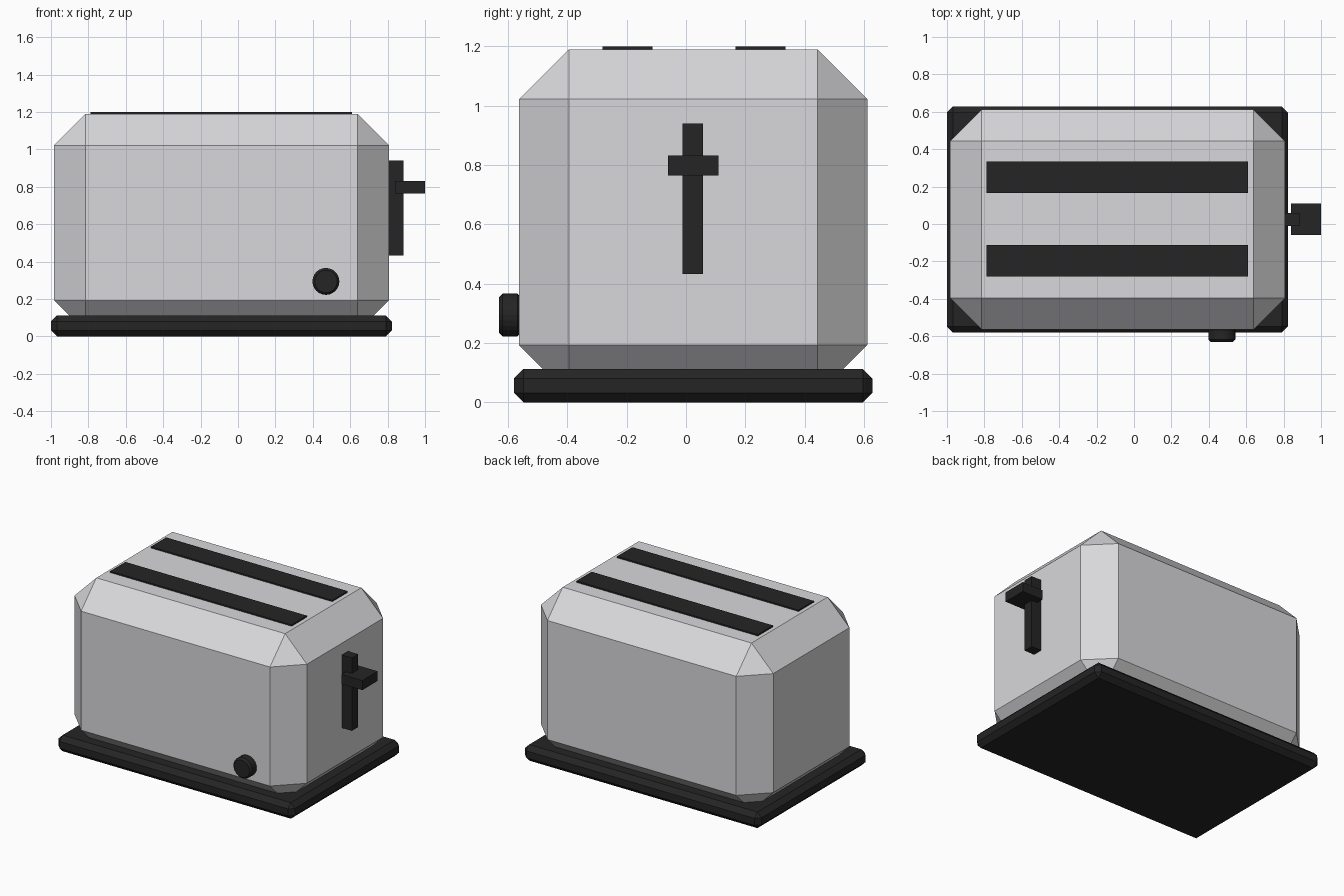
import bpy, bmesh, math
from mathutils import Matrix, Vector

if "Cube" in bpy.data.objects:
    bpy.data.objects.remove(bpy.data.objects["Cube"])


def material(name, rgb):
    m = bpy.data.materials.new(name)
    m.diffuse_color = (*rgb, 1)
    m.use_nodes = True
    m.node_tree.nodes["Principled BSDF"].inputs["Base Color"].default_value = m.diffuse_color
    return m


METAL = material("brushed metal", (0.69, 0.69, 0.71))
BLACK = material("black plastic", (0.018, 0.018, 0.018))


def finish(bm, name, mat, bevel=0.0, edges=None):
    if bevel:
        bmesh.ops.bevel(bm, geom=edges or bm.edges[:], offset=bevel, segments=1,
                        affect='EDGES', profile=0.5)
    bmesh.ops.recalc_face_normals(bm, faces=bm.faces[:])
    me = bpy.data.meshes.new(name)
    bm.to_mesh(me)
    bm.free()
    me.materials.append(mat)
    ob = bpy.data.objects.new(name, me)
    bpy.context.collection.objects.link(ob)
    return ob


def box(name, lo, hi, mat, bevel=0.0):
    lo, hi = Vector(lo), Vector(hi)
    bm = bmesh.new()
    bmesh.ops.create_cube(bm, size=1, matrix=Matrix.Translation((lo + hi) / 2)
                          @ Matrix.Diagonal((*(hi - lo), 1)))
    return finish(bm, name, mat, bevel)


# Chamfered body sunk into a thin base plate
box("body", (-0.983, -0.563, 0.025), (0.808, 0.611, 1.19), METAL, 0.168)
box("base", (-1.0, -0.58, 0.0), (0.823, 0.628, 0.112), BLACK, 0.032)

# Two bread slots
for name, y in (("front_slot", -0.197), ("back_slot", 0.251)):
    box(name, (-0.788, y - 0.084, 1.15), (0.61, y + 0.084, 1.2), BLACK)

# Lever track and handle on the right side
box("lever_track", (0.79, -0.011, 0.432), (0.885, 0.058, 0.94), BLACK)
box("lever_handle", (0.84, -0.06, 0.765), (1.0, 0.109, 0.832), BLACK)

# Round browning knob on the front
bm = bmesh.new()
bmesh.ops.create_cone(bm, cap_ends=True, segments=24, radius1=0.072, radius2=0.072,
                      depth=0.074, matrix=Matrix.Translation((0.47, -0.593, 0.294))
                      @ Matrix.Rotation(math.pi / 2, 4, 'X'))
rims = [e for e in bm.edges if abs(e.verts[0].co.y - e.verts[1].co.y) < 1e-4]
finish(bm, "browning_knob", BLACK, 0.012, rims)
